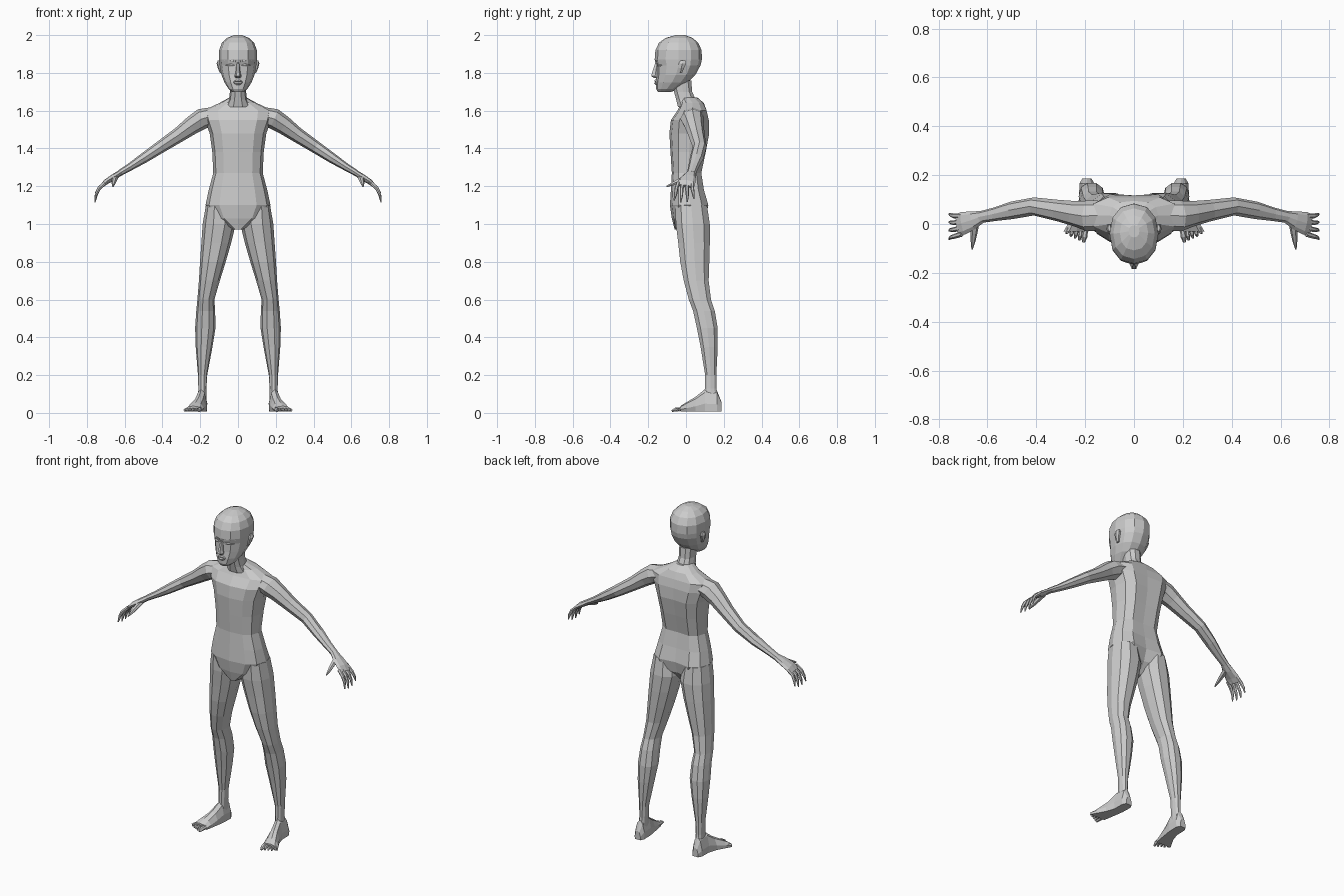
import bpy, bmesh, math
from mathutils import Vector


def power(t, p):
    return math.copysign(abs(t) ** p, t)


def flat_ring(z, hw, yf, yb, cx=0.0, n=12, p=0.85, groove=0.0):
    """Level cross-section between a front and a back y."""
    cy, hd = (yf + yb) / 2, (yb - yf) / 2
    pts = []
    for i in range(n):
        a = 2 * math.pi * i / n
        y = cy + hd * power(math.sin(a), p)
        if math.sin(a) > 0.99:
            y -= groove
        pts.append(Vector((cx + hw * power(math.cos(a), p), y, z)))
    return pts


def tube_rings(path, n=8):
    """Cross-sections along a path of (x, y, z, width, thickness)."""
    c = [Vector(q[:3]) for q in path]
    rings = []
    for i, q in enumerate(path):
        d = (c[min(i + 1, len(c) - 1)] - c[max(i - 1, 0)]).normalized()
        ref = Vector((0, 1, 0)) if abs(d.y) < 0.75 else Vector((1, 0, 0))
        u = (ref - d * ref.dot(d)).normalized()
        v = d.cross(u)
        rings.append([c[i] + u * q[3] * math.cos(2 * math.pi * k / n)
                      + v * q[4] * math.sin(2 * math.pi * k / n) for k in range(n)])
    return rings


def loft(name, rings, mirror=False):
    bm = bmesh.new()
    rows = [[bm.verts.new(v) for v in r] for r in rings]
    n = len(rows[0])
    for a, b in zip(rows, rows[1:]):
        for i in range(n):
            j = (i + 1) % n
            bm.faces.new((a[i], a[j], b[j], b[i]))
    bm.faces.new(rows[0])
    bm.faces.new(rows[-1])
    bmesh.ops.recalc_face_normals(bm, faces=bm.faces)
    me = bpy.data.meshes.new(name)
    bm.to_mesh(me)
    bm.free()
    ob = bpy.data.objects.new(name, me)
    bpy.context.collection.objects.link(ob)
    if mirror:
        ob.modifiers.new("Mirror", 'MIRROR')
    return ob


# Torso, with a spine groove
loft("torso", [flat_ring(*r[:4], groove=r[4], p=0.8) for r in [
    (0.97, .025, -.06, .04, 0), (1.03, .13, -.075, .115, .03),
    (1.10, .172, -.085, .13, .025), (1.18, .155, -.08, .105, .012),
    (1.27, .131, -.075, .09, .012), (1.38, .136, -.082, .115, .015),
    (1.48, .150, -.088, .135, .018), (1.55, .175, -.08, .132, .015),
    (1.60, .185, -.045, .118, .01), (1.64, .10, -.025, .095, 0),
    (1.67, .045, -.03, .06, 0)]])

# Neck and head
loft("neck", [flat_ring(*r, n=10) for r in [
    (1.62, .068, -.045, .085), (1.66, .048, -.055, .052),
    (1.70, .043, -.065, .035), (1.76, .045, -.08, .03)]])
loft("head", [flat_ring(*r, p=0.9) for r in [
    (1.698, .028, -.148, -.08), (1.715, .050, -.158, -.045),
    (1.75, .072, -.160, .012), (1.79, .088, -.156, .05),
    (1.84, .097, -.156, .077), (1.87, .100, -.166, .084),
    (1.92, .100, -.162, .083), (1.96, .085, -.143, .064),
    (1.985, .058, -.108, .035), (2.0, .022, -.055, -.005)]])

# Face: nose, lips, eyes, brows, ears
loft("nose", [flat_ring(*r, n=6, p=1) for r in [
    (1.772, .012, -.170, -.14), (1.783, .018, -.187, -.14),
    (1.80, .013, -.183, -.14), (1.855, .007, -.164, -.14)]])
loft("lips", [flat_ring(*r, n=8, p=1) for r in [
    (1.737, .015, -.162, -.13), (1.745, .024, -.169, -.13),
    (1.751, .030, -.163, -.13), (1.757, .022, -.169, -.13),
    (1.764, .012, -.164, -.13)]])
loft("eye", tube_rings([(.020, -.150, 1.838, .003, .003), (.036, -.146, 1.841, .008, .009),
                        (.050, -.138, 1.841, .008, .008), (.064, -.126, 1.84, .003, .003)], 6), True)
loft("brow", tube_rings([(.012, -.160, 1.862, .005, .004), (.042, -.149, 1.868, .007, .005),
                         (.072, -.122, 1.864, .004, .003)], 5), True)
loft("ear", [flat_ring(z, w, f, b, x, 6, 1) for z, w, f, b, x in [
    (1.80, .006, -.04, -.02, .090), (1.825, .010, -.042, -.008, .097),
    (1.85, .012, -.042, .004, .101), (1.866, .006, -.03, -.002, .101)]], True)

# Legs: z, inner x, outer x, front y, back y
loft("leg", [flat_ring(z, (o - i) / 2, f, b, (o + i) / 2, 10, 0.9) for z, i, o, f, b in [
    (1.10, .03, .170, -.06, .115), (1.00, .012, .187, -.058, .13),
    (.90, .036, .194, -.045, .13), (.80, .065, .201, -.034, .127),
    (.70, .096, .207, -.015, .123), (.60, .125, .215, .012, .135),
    (.54, .121, .221, .035, .155), (.45, .119, .227, .055, .17),
    (.35, .135, .224, .075, .17), (.20, .163, .212, .1, .162),
    (.13, .167, .210, .098, .163), (.07, .168, .212, .095, .172)]], True)


# Feet: y, centre x, half width, top z
def foot_ring(y, cx, hw, top):
    shape = [(-1, 0), (1, 0), (1.05, .35), (.6, .85), (0, 1), (-.65, .85), (-1.05, .4)]
    return [Vector((cx + hw * a, y, .008 + (top - .008) * b)) for a, b in shape]


loft("foot", [foot_ring(*r) for r in [
    (.187, .193, .018, .06), (.165, .193, .029, .115), (.10, .195, .029, .125),
    (.05, .207, .033, .085), (.0, .225, .043, .055), (-.03, .237, .049, .036)]], True)
for k in range(5):
    x, tip = .203 + .0175 * k, -.074 + .008 * k + (.004 if k == 4 else 0)
    r = .012 if k == 0 else .0085
    loft(f"toe_{k + 1}", tube_rings([(x - .004, -.015 , .02, r, r), (x, (tip - .03) / 2, .019, r, r),
                                     (x + .004, tip, .010, r * .55, r * .5)], 6), True)

# Arms and palms: x, y, z, half width, half thickness
loft("arm", tube_rings([
    (.13, .035, 1.575, .06, .045), (.19, .033, 1.557, .063, .055),
    (.24, .042, 1.525, .052, .049), (.31, .055, 1.474, .044, .040),
    (.41, .072, 1.408, .037, .033), (.50, .056, 1.348, .036, .027),
    (.57, .040, 1.303, .028, .020), (.63, .028, 1.267, .024, .016)]), True)
loft("palm", tube_rings([
    (.62, .030, 1.273, .024, .015), (.66, .015, 1.247, .038, .017),
    (.70, .003, 1.222, .047, .014), (.722, -.003, 1.2, .045, .009)]), True)

# Fingers curling down, and thumb
for k in range(4):
    y, drop = .034 - .025 * k, (.018, .002, 0, .010)[k]
    loft(f"finger_{k + 1}", tube_rings([
        (.705, y, 1.217, .011, .011), (.737, y - .001 - .003 * k, 1.184 + drop * .3, .010, .010),
        (.751, y + .004 - .006 * k, 1.150 + drop * .7, .008, .008),
        (.757, y + .008 - .010 * k, 1.114 + drop, .003, .003)], 6), True)
loft("thumb", tube_rings([
    (.650, .005, 1.248, .017, .015), (.655, -.035, 1.230, .014, .013),
    (.659, -.070, 1.213, .010, .010), (.663, -.103, 1.198, .003, .004)], 6), True)
